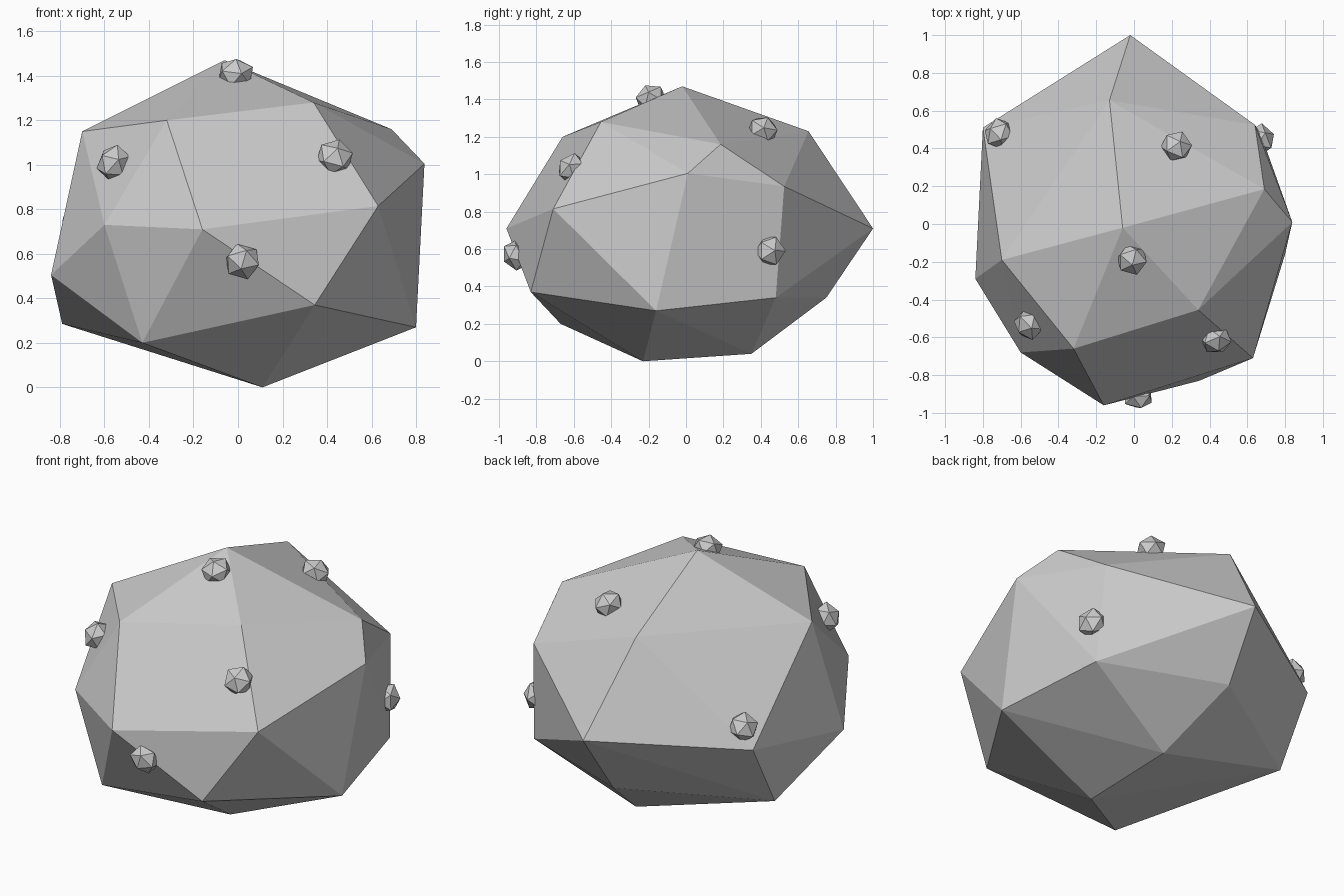
import bpy, bmesh
from mathutils import Vector, Matrix
from mathutils.bvhtree import BVHTree

if "Cube" in bpy.data.objects:
    bpy.data.objects.remove(bpy.data.objects["Cube"])

# Corner points of the boulder, wrapped in a convex hull
CORNERS = [
    # crown
    (-.06, -.02, 1.47), (-.70, -.19, 1.15), (-.32, -.66, 1.20), (.34, -.455, 1.28),
    (.69, .185, 1.16), (-.13, .655, 1.23),
    # waist
    (.838, .01, 1.005), (.63, -.71, .815), (-.16, -.96, .71), (-.60, -.68, .73),
    (-.84, -.29, .505), (-.80, .51, .675), (-.02, 1.0, .71), (.64, .525, .935),
    # underside
    (-.79, .29, .285), (-.43, -.67, .20), (.345, -.83, .37), (.80, -.16, .27),
    (.67, .48, .34), (-.045, .75, .34), (.11, -.23, 0), (.085, .35, .04),
]

# Centres of the small nubs on the surface
NUBS = [
    (.02, -.91, .565), (-.56, -.535, 1.01), (.435, -.615, 1.035), (-.01, -.19, 1.41),
    (.225, .412, 1.24), (.675, .45, .59), (-.715, .48, .78),
]


def add_object(name, bm):
    mesh = bpy.data.meshes.new(name)
    bm.to_mesh(mesh)
    bm.free()
    obj = bpy.data.objects.new(name, mesh)
    bpy.context.collection.objects.link(obj)
    return obj


# Boulder body
bm = bmesh.new()
for p in CORNERS:
    bm.verts.new(p)
bmesh.ops.convex_hull(bm, input=bm.verts[:])
bmesh.ops.recalc_face_normals(bm, faces=bm.faces[:])
surface = BVHTree.FromBMesh(bm)
add_object("boulder", bm)

# Nubs: slightly flattened icosahedra facing out along the surface
for i, p in enumerate(NUBS):
    normal = surface.find_nearest(Vector(p))[1]
    turn = normal.to_track_quat('Z', 'Y').to_matrix().to_4x4()
    bm = bmesh.new()
    bmesh.ops.create_icosphere(
        bm, subdivisions=1, radius=.086,
        matrix=Matrix.Translation(p) @ turn @ Matrix.Diagonal((1, 1, .82, 1)))
    add_object(f"nub_{i + 1}", bm)
